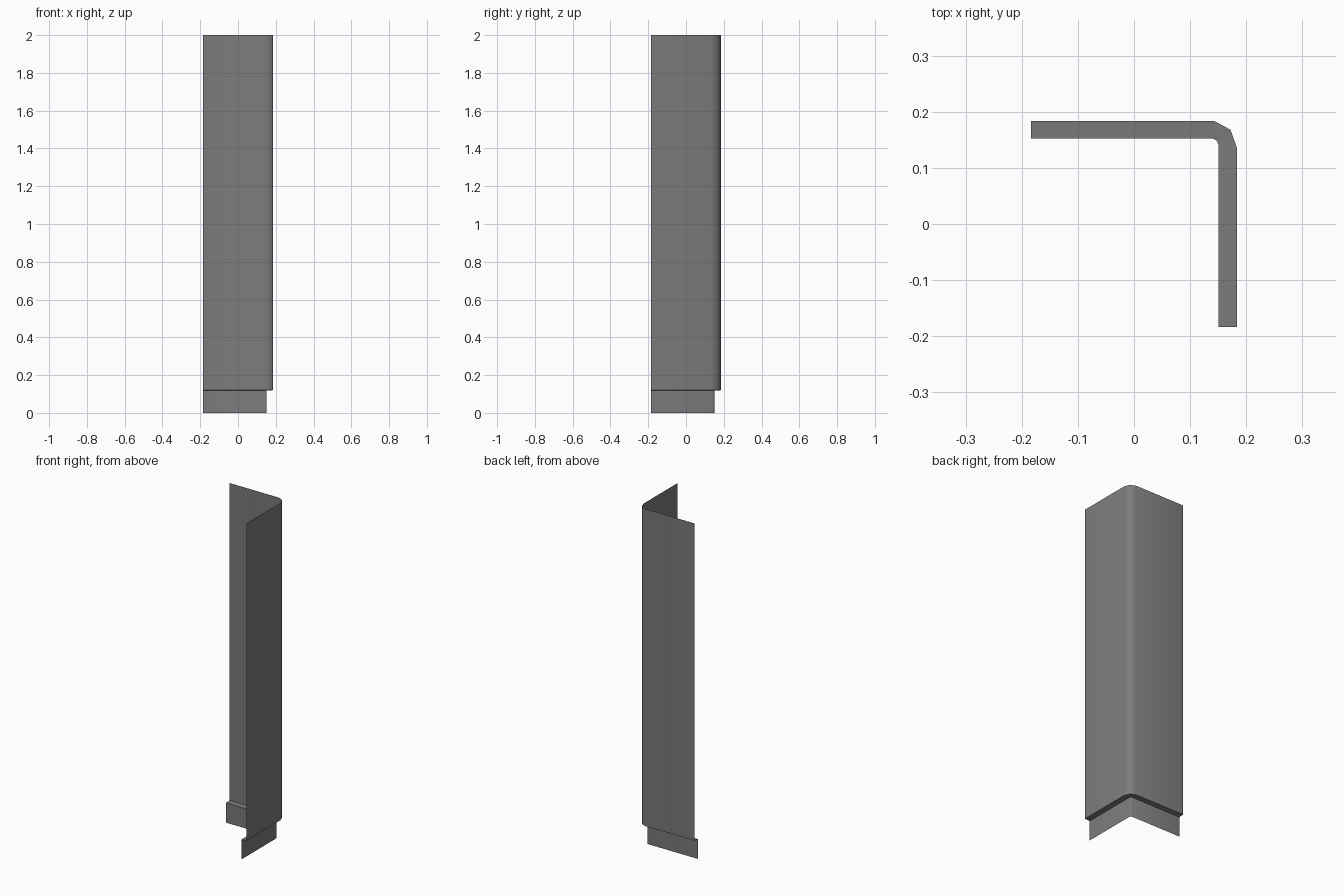
import bpy, bmesh, math

cube = bpy.data.objects.get("Cube")
if cube:
    bpy.data.objects.remove(cube, do_unlink=True)

# Grey sheet metal
grey = bpy.data.materials.new("sheet_grey")
grey.use_nodes = True
colour = (0.2, 0.2, 0.2, 1)
grey.diffuse_color = colour
grey.node_tree.nodes["Principled BSDF"].inputs["Base Color"].default_value = colour

END = -0.184
# Plan lines of the bent sheet: outer face and recessed foot
outer = [(END, 0.184), (0.142, 0.184), (0.172, 0.168), (0.184, 0.134), (0.184, END)]
inner = [(END, 0.152), (0.142, 0.152), (0.148, 0.148), (0.151, 0.140), (0.151, END)]
# Rows from top to bottom: tall wall, ledge, foot
rows = [(outer, 2.0), (outer, 0.12), (inner, 0.118), (inner, 0.0)]


def sheet(name, rows):
    bm = bmesh.new()
    grid = [[bm.verts.new((x, y, z)) for x, y in line] for line, z in rows]
    for upper, lower in zip(grid, grid[1:]):
        for i in range(len(upper) - 1):
            bm.faces.new((upper[i], upper[i + 1], lower[i + 1], lower[i]))
    mesh = bpy.data.meshes.new(name)
    bm.to_mesh(mesh)
    bm.free()
    mesh.materials.append(grey)
    obj = bpy.data.objects.new(name, mesh)
    bpy.context.collection.objects.link(obj)
    return obj


# Corner trim with a rounded bend and a stepped foot
trim = sheet("corner_trim", rows)
bpy.ops.object.select_all(action="DESELECT")
trim.select_set(True)
bpy.context.view_layer.objects.active = trim
bpy.ops.object.shade_smooth_by_angle(angle=math.radians(50))
